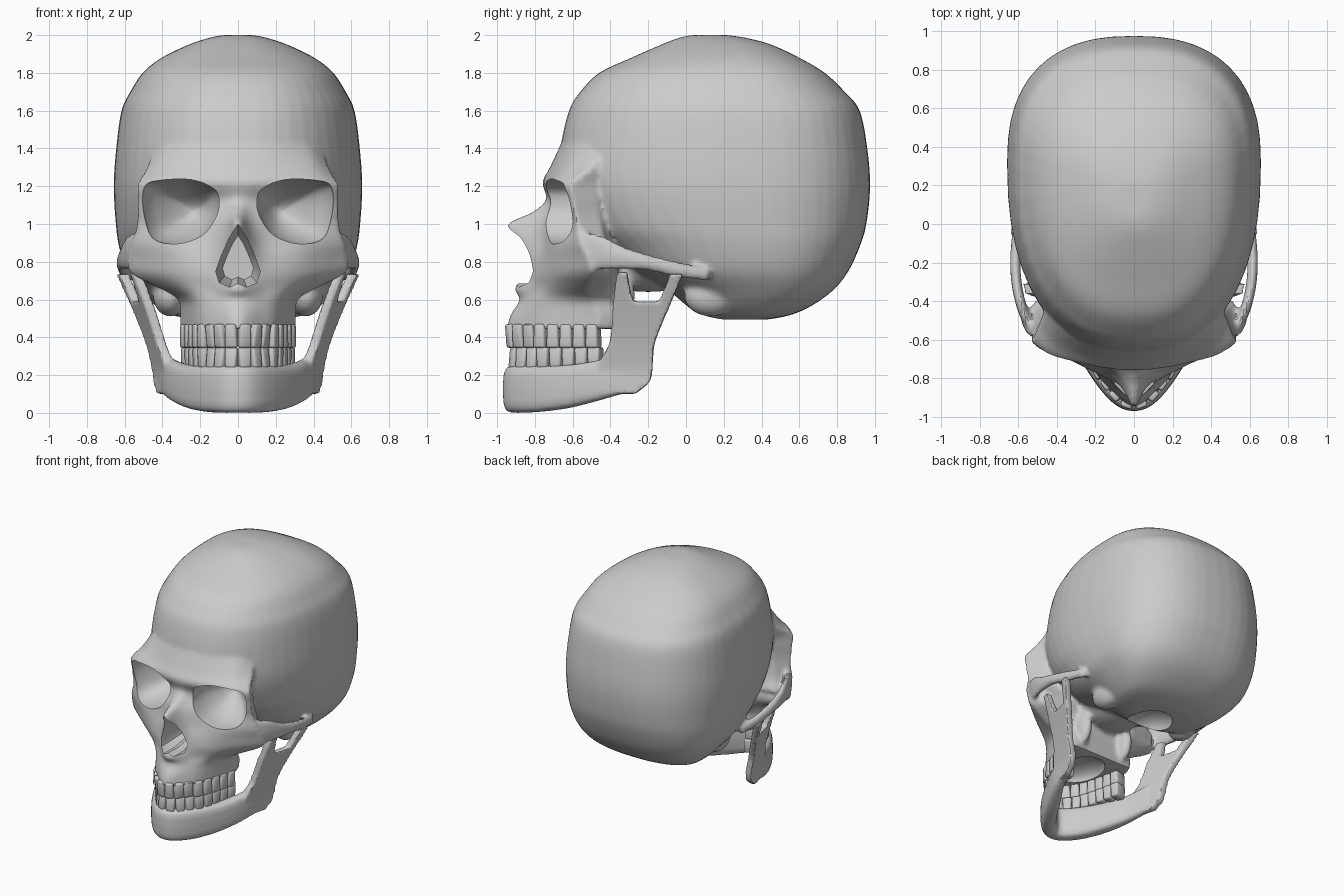
import bpy, bmesh, math
from mathutils import Matrix, Vector

if "Cube" in bpy.data.objects:
    bpy.data.objects.remove(bpy.data.objects["Cube"])


def spline(pts, n, closed=False):
    """Smooth curve through rows of numbers, n steps per span."""
    m, out = len(pts), []
    get = lambda i: pts[i % m] if closed else pts[max(0, min(m - 1, i))]
    for i in range(m if closed else m - 1):
        span = list(zip(get(i - 1), get(i), get(i + 1), get(i + 2)))
        for k in range(n):
            t = k / n
            out.append(tuple(.5 * (2 * q + (r - p) * t + (2 * p - 5 * q + 4 * r - s) * t * t
                                   + (3 * q - p - 3 * r + s) * t ** 3) for p, q, r, s in span))
    if not closed:
        out.append(tuple(pts[-1]))
    return out


def loft(bm, rings):
    """Skin closed rings and cap both ends."""
    vs = [[bm.verts.new(p) for p in ring] for ring in rings]
    n = len(vs[0])
    for a, b in zip(vs, vs[1:]):
        for i in range(n):
            j = (i + 1) % n
            bm.faces.new((a[i], a[j], b[j], b[i]))
    bm.faces.new(vs[0])
    bm.faces.new(vs[-1])


def ellipsoid(bm, center, radii):
    bmesh.ops.create_uvsphere(bm, u_segments=24, v_segments=14, radius=1,
                              matrix=Matrix.Translation(center) @ Matrix.Diagonal((*radii, 1)))


def power(v, e):
    return math.copysign(abs(v) ** e, v)


def make(bm, name):
    bmesh.ops.recalc_face_normals(bm, faces=bm.faces[:])
    me = bpy.data.meshes.new(name)
    bm.to_mesh(me)
    bm.free()
    ob = bpy.data.objects.new(name, me)
    bpy.context.collection.objects.link(ob)
    return ob


def fuse(ob, voxel, smooth):
    """Merge overlapping volumes into one flowing bone surface."""
    r = ob.modifiers.new("fuse", 'REMESH')
    r.mode = 'VOXEL'
    r.voxel_size = voxel
    s = ob.modifiers.new("soften", 'SMOOTH')
    s.factor, s.iterations = .5, smooth


def bake(ob, angle):
    bpy.context.view_layer.update()
    dg = bpy.context.evaluated_depsgraph_get()
    me = bpy.data.meshes.new_from_object(ob.evaluated_get(dg))
    ob.modifiers.clear()
    ob.data = me
    bpy.ops.object.select_all(action='DESELECT')
    ob.select_set(True)
    bpy.context.view_layer.objects.active = ob
    bpy.ops.object.shade_smooth_by_angle(angle=math.radians(angle))


# Braincase: height, front y, back y, half width
bm = bmesh.new()
case = [(2.0, .03, .22, .08), (1.985, -.04, .32, .155), (1.95, -.13, .45, .26), (1.88, -.29, .6, .405),
        (1.8, -.46, .735, .505), (1.7, -.56, .84, .57), (1.6, -.62, .92, .617), (1.4, -.665, .96, .645),
        (1.2, -.67, .975, .658), (1.0, -.58, .955, .647), (.88, -.45, .92, .63), (.75, -.3, .86, .59),
        (.65, -.1, .78, .52), (.57, .0, .67, .44), (.52, .07, .56, .36), (.495, .15, .44, .22)]
rings = []
for z, f, b, w in spline(case, 4):
    c, ring = f + .6 * (b - f), []
    for k in range(48):
        a = math.tau * k / 48
        e = 2 / (2.45 if math.sin(a) > 0 else 2.33)
        s = power(math.sin(a), e)
        ring.append((w * power(math.cos(a), e), c + s * ((b - c) if s > 0 else (c - f)), z))
    rings.append(ring)
loft(bm, rings)

# Face: height, midline y, then three (x, y) points going outward
face = [(1.45, -.65, .2, -.62, .36, -.52, .42, -.40), (1.30, -.72, .2, -.695, .40, -.62, .485, -.50),
        (1.22, -.76, .2, -.74, .42, -.69, .53, -.605), (1.13, -.74, .12, -.71, .40, -.665, .535, -.6),
        (1.06, -.82, .1, -.73, .38, -.65, .535, -.59), (1.0, -.95, .09, -.77, .36, -.655, .54, -.575),
        (.9, -.92, .13, -.765, .36, -.69, .565, -.56), (.82, -.88, .15, -.78, .36, -.69, .585, -.52),
        (.74, -.85, .16, -.79, .36, -.68, .575, -.50), (.66, -.91, .14, -.80, .28, -.70, .42, -.52),
        (.6, -.88, .13, -.82, .23, -.72, .32, -.50), (.52, -.93, .12, -.85, .22, -.73, .31, -.46),
        (.445, -.95, .11, -.87, .215, -.74, .305, -.46)]
rings = []
for z, y0, x1, y1, x2, y2, x3, y3 in spline(face, 4):
    half = [(x1, y1), (x2, y2), (x3, y3)]
    front = spline([(-x, y) for x, y in reversed(half)] + [(0, y0)] + half, 5)
    yb = y3 + (.13 if z > .8 else .1)
    back = [(.87 * x3, yb), (.5 * x3, -.36), (-.5 * x3, -.36), (-.87 * x3, yb)]
    rings.append([(x, y, z) for x, y in front + back])
loft(bm, rings)

# Cheek arches: x, y, z, half height
arch = [(.53, -.55, .86, .1), (.575, -.45, .85, .095), (.605, -.33, .82, .062),
        (.615, -.2, .795, .045), (.605, -.05, .76, .042), (.57, .12, .73, .035)]
for s in (1, -1):
    loft(bm, [[(s * (x + .028 * math.cos(a)), y, z + h * math.sin(a))
               for a in (math.tau * k / 12 for k in range(12))] for x, y, z, h in spline(arch, 5)])
    # Ear-side knobs and the plates behind the palate
    ellipsoid(bm, (s * .36, .13, .62), (.09, .14, .11))
    ellipsoid(bm, (s * .19, -.36, .62), (.05, .09, .14))
# Base of the skull
ellipsoid(bm, (0, -.2, .79), (.24, .34, .15))
skull = make(bm, "cranium_and_face")
fuse(skull, .016, 4)

# Cutters: eye sockets, nose opening, palate and spinal opening
bm = bmesh.new()
eye = [(.1, 1.11), (.125, 1.185), (.25, 1.235), (.42, 1.23), (.5, 1.195), (.51, 1.06),
       (.46, .925), (.32, .895), (.19, .94), (.12, 1.03)]
depths = [(-1.05, 1, 0), (-.66, 1, 0), (-.57, .94, -.005), (-.5, .74, -.02), (-.43, .5, -.04),
          (-.38, .25, -.06), (-.36, .06, -.065)]
outline = spline(eye, 4, True)
for s in (1, -1):
    loft(bm, [[(s * (.305 + d + (x - .305) * k), y, 1.07 + (z - 1.07) * k) for x, z in outline]
              for y, k, d in depths])
nose = [(.045, .93), (.085, .84), (.118, .75), (.1, .69), (.045, .665)]
pear = [(0, 1.0)] + nose + [(0, .685)] + [(-x, z) for x, z in reversed(nose)]
loft(bm, [[(x * k, y, .8 + (z - .8) * k) for x, z in pear] for y, k in ((-1.2, 1), (-.75, 1), (-.6, .7))])
ellipsoid(bm, (0, -.61, .435), (.16, .21, .09))
ellipsoid(bm, (0, .17, .49), (.16, .19, .11))
cutter = make(bm, "opening_cutter")
cutter.hide_render = True
cut = skull.modifiers.new("openings", 'BOOLEAN')
cut.operation, cut.solver, cut.object = 'DIFFERENCE', 'EXACT', cutter
bake(skull, 40)
bpy.data.objects.remove(cutter)

# Jaw body: x, y, bottom, top, half thickness
bm = bmesh.new()
side = [(.075, -.878, .0, .25, .06), (.165, -.77, .005, .25, .06), (.255, -.62, .025, .255, .058),
        (.34, -.46, .065, .28, .045), (.395, -.3, .11, .32, .03)]
body = spline([(-r[0], *r[1:]) for r in reversed(side)] + [(0, -.91, .0, .25, .06)] + side, 5)
rings = []
for i, (x, y, lo, hi, t) in enumerate(body):
    p, q = body[max(i - 1, 0)], body[min(i + 1, len(body) - 1)]
    n = Vector((q[1] - p[1], p[0] - q[0])).normalized()
    ring = []
    for k in range(16):
        a = math.tau * k / 16
        u, v = t * power(math.cos(a), .6), power(math.sin(a), .6)
        ring.append((x + n.x * u, y + n.y * u, (lo + hi) / 2 + (hi - lo) / 2 * v))
    rings.append(ring)
loft(bm, rings)

# Upright jaw branches with front and rear prongs: height, front y, rear y
branch = [(.1, -.45, -.27), (.17, -.46, -.19), (.28, -.45, -.175), (.37, -.405, -.165),
          (.5, -.39, -.115), (.59, -.385, -.08)]
front_prong = [(.53, -.39, -.25), (.63, -.38, -.29), (.745, -.365, -.31)]
rear_prong = [(.53, -.17, -.1), (.63, -.125, -.06), (.735, -.085, -.015)]
for s in (1, -1):
    for rows in (branch, front_prong, rear_prong):
        rings = []
        for z, f, b in spline(rows, 4):
            flare = .41 + .15 * max(0, (z - .2) / .53) ** 1.3
            rings.append([(s * (flare + .25 * (y + .25) + d), y, z)
                          for y, d in ((f, -.027), (b, -.027), (b, .027), (f, .027))])
        loft(bm, rings)
jaw = make(bm, "jaw")
fuse(jaw, .012, 3)
bake(jaw, 40)

# Teeth: eight blocks per side spaced along the dental arch
path = spline([(0, -.935), (.065, -.908), (.135, -.82), (.19, -.72), (.262, -.455)], 16)
steps = [math.dist(a, b) for a, b in zip(path, path[1:])]


def along(d):
    for a, b, l in zip(path, path[1:], steps):
        if d <= l:
            return Vector(a).lerp(Vector(b), d / l), math.atan2(b[1] - a[1], b[0] - a[0])
        d -= l
    return Vector(path[-1]), math.pi / 2


pitch = sum(steps) / 8
for name, zc, height, shrink, edge in (("upper_teeth", .407, .125, 1, -1), ("lower_teeth", .292, .11, .98, 1)):
    bm = bmesh.new()
    for i in range(8):
        p, ang = along((i + .5) * pitch)
        for s in (1, -1):
            m = (Matrix.Translation((s * p.x * shrink, p.y * shrink, zc)) @ Matrix.Rotation(s * ang, 4, 'Z')
                 @ Matrix.Diagonal((pitch * .97, .06 + .006 * i, height, 1)))
            made = bmesh.ops.create_cube(bm, size=1)['verts']
            for v in made:
                if v.co.z * edge < 0:
                    v.co.x *= .85
                elif i < 3:
                    v.co.y *= .6
                v.co = m @ v.co
    teeth = make(bm, name)
    bev = teeth.modifiers.new("round", 'BEVEL')
    bev.width, bev.segments = .012, 2
    bake(teeth, 50)
